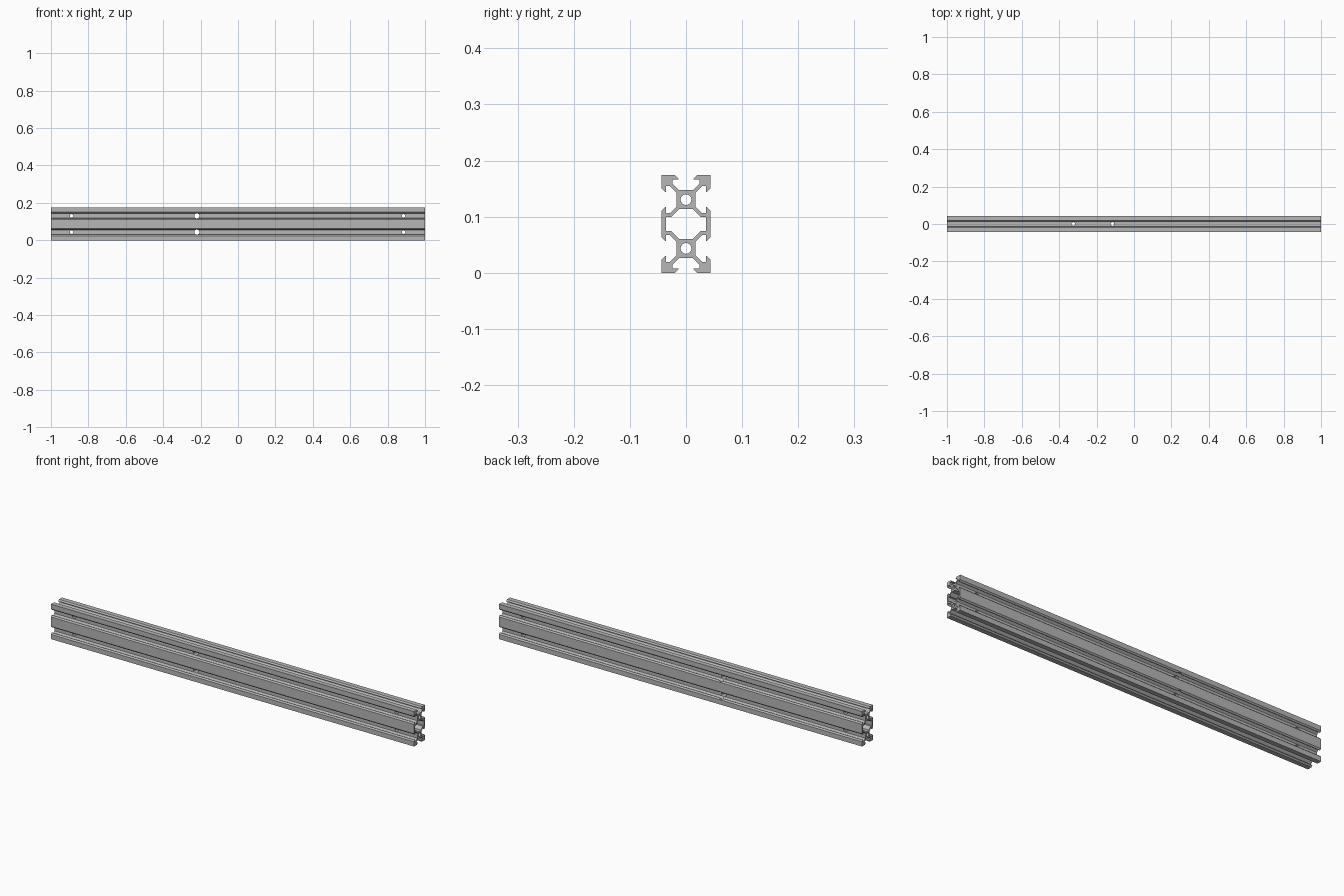
import bpy, bmesh, math
from mathutils import Matrix, Vector

if "Cube" in bpy.data.objects:
    bpy.data.objects.remove(bpy.data.objects["Cube"])

S = 2 / 460            # profile drawn in millimetres, length is 2 units
MID = 20 * S           # height of the profile centre

grey = bpy.data.materials.new("aluminium grey")
grey.diffuse_color = (0.47, 0.47, 0.47, 1)
grey.use_nodes = True
grey.node_tree.nodes["Principled BSDF"].inputs["Base Color"].default_value = grey.diffuse_color


def make_object(name, bm):
    bmesh.ops.recalc_face_normals(bm, faces=bm.faces)
    mesh = bpy.data.meshes.new(name)
    bm.to_mesh(mesh)
    bm.free()
    mesh.materials.append(grey)
    obj = bpy.data.objects.new(name, mesh)
    bpy.context.collection.objects.link(obj)
    return obj


def prism(name, quarter, half_length):
    """Mirror a quarter outline (y, z) twice and extrude it along x."""
    right = [(y, -z) for y, z in reversed(quarter)] + quarter
    outline = right + [(-y, z) for y, z in reversed(right)]
    bm = bmesh.new()
    verts = [bm.verts.new((-half_length, y * S, z * S + MID)) for y, z in outline]
    face = bm.faces.new(verts)
    ext = bmesh.ops.extrude_face_region(bm, geom=[face])
    moved = [v for v in ext["geom"] if isinstance(v, bmesh.types.BMVert)]
    bmesh.ops.translate(bm, verts=moved, vec=(2 * half_length, 0, 0))
    return make_object(name, bm)


def drill(name, radius, length, centre, axis):
    bm = bmesh.new()
    turn = Vector((0, 0, 1)).rotation_difference(Vector(axis)).to_matrix().to_4x4()
    bmesh.ops.create_cone(bm, cap_ends=True, segments=32, radius1=radius, radius2=radius,
                          depth=length, matrix=Matrix.Translation(centre) @ turn)
    return make_object(name, bm)


# Slotted outer outline
outer = [(10, 5.42), (8.52, 6.9), (8.2, 6.9), (8.2, 4.5), (6.56, 4.5), (3.9, 7.16),
         (3.9, 12.84), (6.56, 15.5), (8.2, 15.5), (8.2, 13.1), (8.52, 13.1),
         (10, 14.58), (10, 20), (4.58, 20), (3.1, 18.52), (3.1, 18.2),
         (5.5, 18.2), (5.5, 16.56), (2.84, 13.9)]
rail = prism("slotted_rail", outer, 1)

# Hollow centre
cutters = [prism("hollow_cutter", [(8.2, 2.9), (6.04, 2.9), (2.84, 6.1)], 1.1)]

for z in (10 * S, 30 * S):
    # Bore along each core
    cutters.append(drill("bore_cutter", 2.2 * S, 2.2, (0, 0, z), (1, 0, 0)))
    # Cross holes from front to back
    for x, r in ((-0.89, 0.0095), (-0.22, 0.0135), (0.885, 0.0095)):
        cutters.append(drill("cross_hole_cutter", r, 0.3, (x, 0, z), (0, 1, 0)))
    # Wider access notch through the back lips
    cutters.append(drill("notch_cutter", 0.0175, 0.06, (-0.22, 0.03 + 5 * S, z), (0, 1, 0)))

# Vertical holes
for x in (-0.325, -0.115):
    cutters.append(drill("vertical_hole_cutter", 0.0095, 0.5, (x, 0, MID), (0, 0, 1)))

bpy.context.view_layer.objects.active = rail
rail.select_set(True)
for cutter in cutters:
    cutter.hide_render = True
    mod = rail.modifiers.new("cut", "BOOLEAN")
    mod.operation = "DIFFERENCE"
    mod.solver = "EXACT"
    mod.object = cutter
    bpy.ops.object.modifier_apply(modifier=mod.name)
    bpy.data.objects.remove(cutter)

bpy.ops.object.shade_smooth_by_angle(angle=math.radians(25))
